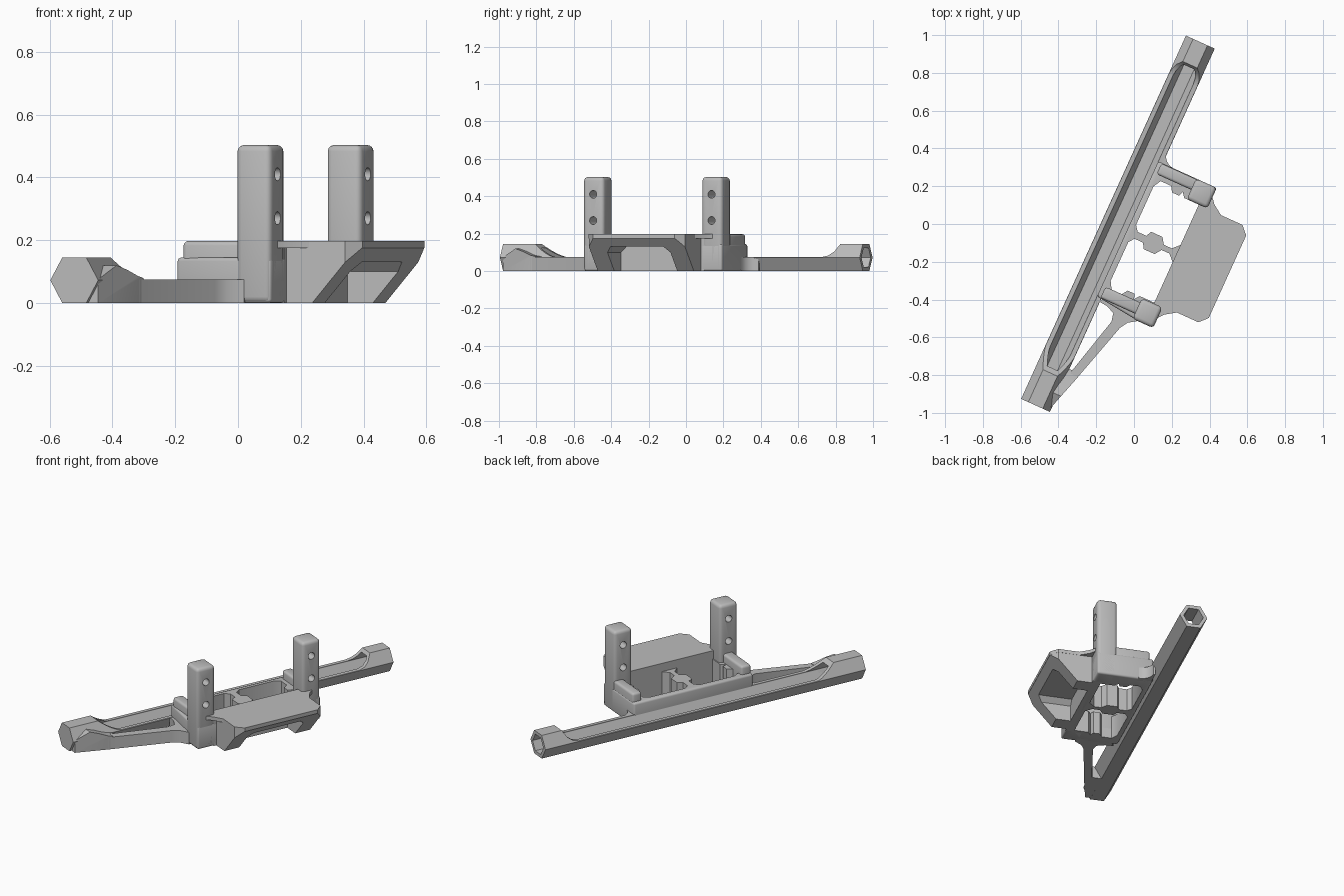
import bpy, bmesh, math
from mathutils import Matrix, Vector

if "Cube" in bpy.data.objects:
    bpy.data.objects.remove(bpy.data.objects["Cube"])

ROT = Matrix.Rotation(math.radians(-24.4), 4, 'Z')  # long axis is skewed in plan
MID = -0.05                                         # mirror line of the tray along its length

grey = bpy.data.materials.new("plain grey")
grey.diffuse_color = (0.5, 0.5, 0.5, 1)
grey.use_nodes = True
grey.node_tree.nodes["Principled BSDF"].inputs["Base Color"].default_value = grey.diffuse_color


def prism(name, pts, a, b, axis='Z'):
    """Extrude a 2D outline from a to b along an axis (X: pts=(y,z), Y: pts=(x,z), Z: pts=(x,y))."""
    place = {'X': lambda p, t: (t, p[0], p[1]),
             'Y': lambda p, t: (p[0], t, p[1]),
             'Z': lambda p, t: (p[0], p[1], t)}[axis]
    bm = bmesh.new()
    lo = [bm.verts.new(place(p, a)) for p in pts]
    hi = [bm.verts.new(place(p, b)) for p in pts]
    n = len(pts)
    bm.faces.new(lo)
    bm.faces.new(hi[::-1])
    for i in range(n):
        bm.faces.new((lo[i], hi[i], hi[(i + 1) % n], lo[(i + 1) % n]))
    bmesh.ops.recalc_face_normals(bm, faces=bm.faces)
    me = bpy.data.meshes.new(name)
    bm.to_mesh(me)
    bm.free()
    me.materials.append(grey)
    ob = bpy.data.objects.new(name, me)
    bpy.context.collection.objects.link(ob)
    ob.matrix_world = ROT
    return ob


def box(name, x, y, z):
    return prism(name, [(x[0], y[0]), (x[1], y[0]), (x[1], y[1]), (x[0], y[1])], *z)


def apply_mods(ob):
    bpy.context.view_layer.update()
    me = bpy.data.meshes.new_from_object(ob.evaluated_get(bpy.context.evaluated_depsgraph_get()))
    ob.modifiers.clear()
    ob.data = me


def cut(ob, *cutters):
    for c in cutters:
        m = ob.modifiers.new("cut", 'BOOLEAN')
        m.operation, m.solver, m.object = 'DIFFERENCE', 'EXACT', c
        apply_mods(ob)
        bpy.data.objects.remove(c)


def bevel(ob, width):
    m = ob.modifiers.new("round", 'BEVEL')
    m.width, m.segments, m.limit_method, m.angle_limit = width, 3, 'ANGLE', 0.6
    apply_mods(ob)


def circle(cx, cy, r, n, start=0.0):
    return [(cx + r * math.cos(start + math.tau * i / n), cy + r * math.sin(start + math.tau * i / n))
            for i in range(n)]


# Hexagonal tube, bored from the rear and cut open along its upper half
tube = prism("hex_tube", circle(-0.078, 0.0725, 0.0837, 6), -1.09, 1.022, 'Y')
bore = prism("bore_cutter", circle(-0.078, 0.0725, 0.060, 6), -0.96, 1.1, 'Y')
ramp = [(-0.92 + 0.15 * math.sin(t), 0.075 + 0.085 * (1 - math.sin(t)) ** 1.5)
        for t in [i * math.pi / 14 for i in range(8)]]
ramp_back = [(0.80, 0.075), (0.835, 0.083), (0.865, 0.105), (0.90, 0.16)]
cut(tube, bore, prism("top_cutter", ramp + ramp_back, -0.3, 0.3, 'X'))

# Tray with two lobed openings mirrored about the web
tray = prism("tray", [(-0.02, -0.43), (0.2, -0.455), (0.32, -0.455), (0.32, 0.355), (-0.02, 0.355)], 0, 0.145)
bevel(tray, 0.012)
hole = [(0.012, 0.0), (0.035, -0.03), (0.085, -0.03), (0.10, 0.0), (0.165, 0.0), (0.19, -0.035),
        (0.235, -0.035), (0.27, 0.0), (0.27, 0.235), (0.185, 0.235), (0.165, 0.262), (0.155, 0.235),
        (0.115, 0.235), (0.095, 0.265), (0.035, 0.265), (0.012, 0.225)]
cut(tray, prism("opening_cutter_back", hole, -0.1, 0.3),
    prism("opening_cutter_front", [(x, 2 * MID - y) for x, y in hole], -0.1, 0.3))
box("tray_outer_wall", (0.27, 0.32), (-0.35, 0.25), (0, 0.18))

# Posts with two through holes each, and the raised arms that reach them
for side, y0, arm in (("front", -0.46, (-0.43, -0.365)), ("back", 0.235, (0.29, 0.352))):
    post = box(side + "_post", (0.2, 0.32), (y0, y0 + 0.12), (0, 0.503))
    bevel(post, 0.02)
    for z in (0.27, 0.41):
        cut(post, prism("screw_cutter", circle(y0 + 0.06, z, 0.021, 20), 0.1, 0.4, 'X'))
    bevel(box(side + "_arm", (0.0, 0.22), arm, (0.05, 0.197)), 0.014)

# Overhanging plate
half = [(0.27, 0.24), (0.32, 0.30), (0.345, 0.27), (0.40, 0.233), (0.525, 0.233), (0.566, 0.19)]
prism("plate", half + [(x, 2 * MID - y) for x, y in half[::-1]], 0.175, 0.197)

# Sloped buttress below the plate with an arched pocket
half = [(0.30, 0.232), (0.525, 0.232), (0.565, 0.19)]
butt = prism("buttress", half + [(x, 2 * MID - y) for x, y in half[::-1]], 0, 0.176)
bm = bmesh.new()
bm.from_mesh(butt.data)
slope = Vector((0.175, 0, -0.155)).normalized()
cutres = bmesh.ops.bisect_plane(bm, geom=bm.verts[:] + bm.edges[:] + bm.faces[:],
                                plane_co=(0.565, 0, 0.175), plane_no=slope, clear_outer=True)
bmesh.ops.holes_fill(bm, edges=[e for e in bm.edges if e.is_boundary])
bmesh.ops.recalc_face_normals(bm, faces=bm.faces)
bm.to_mesh(butt.data)
bm.free()
pocket = [(-0.235, -0.1), (-0.235, 0.10), (-0.205, 0.13), (0.105, 0.13), (0.135, 0.10), (0.135, -0.1)]
cut(butt, prism("pocket_cutter", pocket, 0.322, 0.8, 'X'))

# Diagonal brace from the closed tube end to the front post
prism("brace", [(-0.005, -1.075), (0.057, -0.886), (0.16, -0.53), (0.185, -0.49), (0.23, -0.46),
                (0.23, -0.42), (0.02, -0.42), (0.0, -0.45), (0.05, -0.455), (0.095, -0.475),
                (0.105, -0.52), (0.02, -0.85), (0.005, -0.865), (-0.005, -0.86)], 0, 0.075)
# Swept fill that blends the brace into the closed tube end
blend = [(-1.075, 0.0), (-1.075, 0.075), (-0.99, 0.12), (-0.94, 0.105), (-0.89, 0.085), (-0.84, 0.075), (-0.84, 0.0)]
fill = prism("brace_blend", blend, -0.036, 0.06, 'X')
cut(fill, prism("blend_cutter", [(-0.006, -1.09), (0.065, -0.86), (0.02, -0.86), (0.02, -0.8),
                                 (0.3, -0.8), (0.3, -1.2), (-0.006, -1.2)], -0.1, 0.3),
    prism("bore_clearance", circle(-0.078, 0.0725, 0.060, 6), -0.96, 1.1, 'Y'))

# Curved fillet between tube and the back of the tray
arc = [(0.07 - 0.07 * math.cos(t), 0.425 - 0.07 * math.sin(t)) for t in [i * math.pi / 12 for i in range(7)]]
prism("back_fillet", [(-0.012, 0.425)] + arc + [(0.07, 0.33), (-0.012, 0.33)], 0, 0.075)

# Smooth the rounded areas, keep real edges sharp
for ob in bpy.context.scene.objects:
    ob.select_set(True)
    bpy.context.view_layer.objects.active = ob
bpy.ops.object.shade_smooth_by_angle(angle=math.radians(30))
